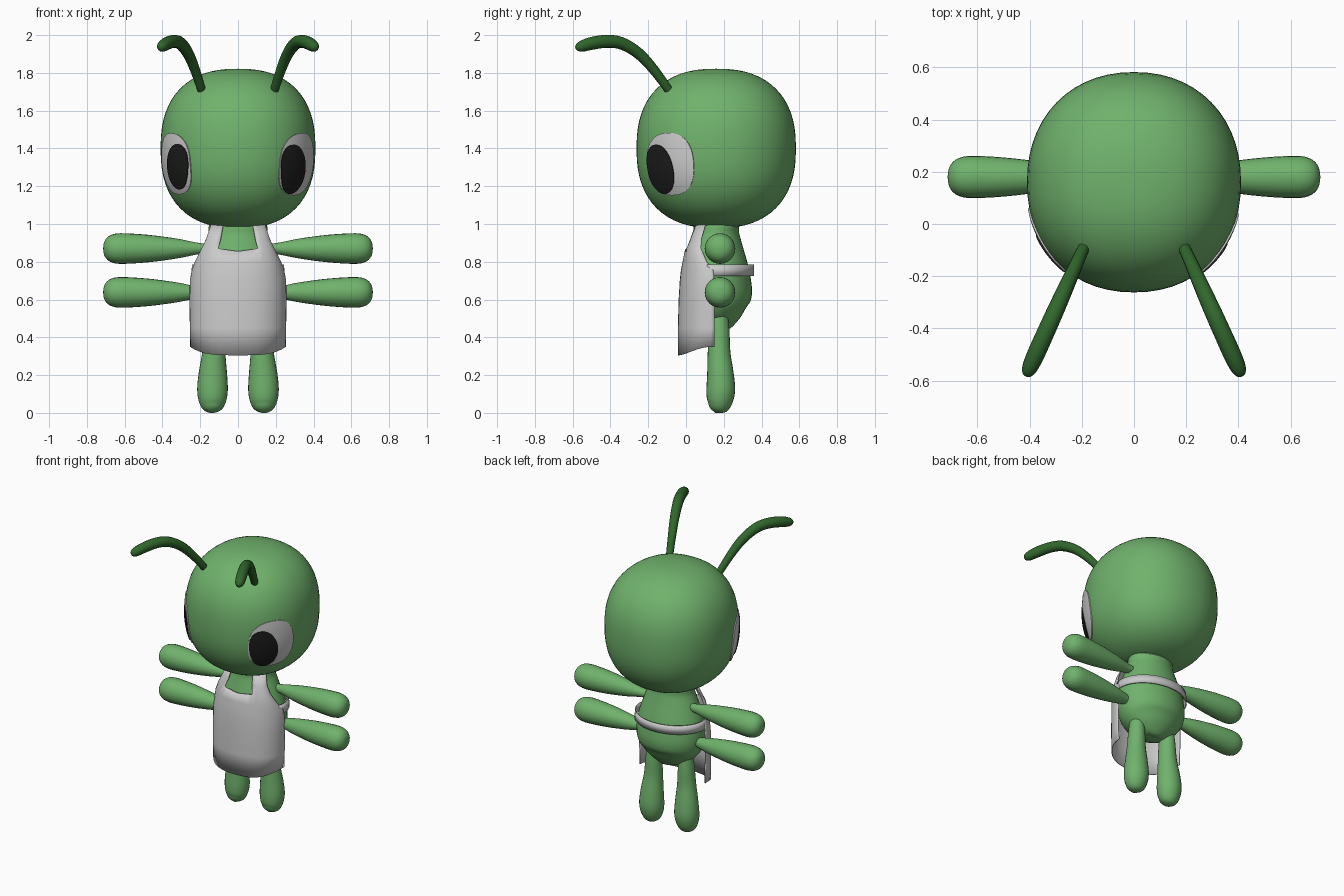
import bpy, bmesh, math
from mathutils import Vector

if "Cube" in bpy.data.objects:
    bpy.data.objects.remove(bpy.data.objects["Cube"])


def material(name, rgb):
    m = bpy.data.materials.new(name)
    m.diffuse_color = (*rgb, 1)
    m.use_nodes = True
    m.node_tree.nodes["Principled BSDF"].inputs["Base Color"].default_value = m.diffuse_color
    return m


GREEN = material("leaf green", (0.162, 0.445, 0.150))
DARK = material("dark green", (0.030, 0.135, 0.025))
CLOTH = material("light grey cloth", (0.60, 0.60, 0.60))
WHITE = material("eye white", (0.62, 0.62, 0.62))
BLACK = material("pupil black", (0.012, 0.012, 0.012))


def finish(name, bm, mat, angle=50):
    bmesh.ops.remove_doubles(bm, verts=bm.verts, dist=0.0004)
    bmesh.ops.recalc_face_normals(bm, faces=bm.faces)
    me = bpy.data.meshes.new(name)
    bm.to_mesh(me)
    bm.free()
    ob = bpy.data.objects.new(name, me)
    bpy.context.collection.objects.link(ob)
    me.materials.append(mat)
    bpy.context.view_layer.objects.active = ob
    ob.select_set(True)
    bpy.ops.object.shade_smooth_by_angle(angle=math.radians(angle))
    ob.select_set(False)
    return ob


def skin(bm, rings, closed=True):
    """Join rows of points with quads."""
    rows = [[bm.verts.new(p) for p in r] for r in rings]
    n = len(rows[0])
    for r0, r1 in zip(rows, rows[1:]):
        for i in range(n if closed else n - 1):
            j = (i + 1) % n
            bm.faces.new((r0[i], r0[j], r1[j], r1[i]))
    return rows


def smooth_path(st, n=4):
    """Catmull-Rom through stations of (x, y, z, radius_a, radius_b)."""
    out = []
    for i in range(len(st) - 1):
        p0, p1, p2, p3 = st[max(i - 1, 0)], st[i], st[i + 1], st[min(i + 2, len(st) - 1)]
        for k in range(n):
            t = k / n
            out.append([0.5 * (2 * b + (c - a) * t + (2 * a - 5 * b + 4 * c - d) * t * t
                               + (3 * b - a - 3 * c + d) * t ** 3)
                        for a, b, c, d in zip(p0, p1, p2, p3)])
    return out + [list(st[-1])]


def sweep(name, stations, ref, mat, segs=24):
    path = smooth_path(stations)
    pos = [Vector(p[:3]) for p in path]
    rings = []
    for i, p in enumerate(path):
        t = (pos[min(i + 1, len(pos) - 1)] - pos[max(i - 1, 0)]).normalized()
        a = Vector(ref)
        a = (a - t * a.dot(t)).normalized()
        b = t.cross(a)
        rings.append([pos[i] + a * max(p[3], 0) * math.cos(u) + b * max(p[4], 0) * math.sin(u)
                      for u in (2 * math.pi * k / segs for k in range(segs))])
    bm = bmesh.new()
    skin(bm, rings)
    return finish(name, bm, mat)


# Head: slightly boxy ball
HC, HR = Vector((0, 0.16, 1.40)), Vector((0.41, 0.422, 0.422))
PH, PV = 2.15, 2.4


def spow(v, e):
    return math.copysign(abs(v) ** e, v)


bm = bmesh.new()
rings = []
for i in range(33):
    la = -math.pi / 2 + math.pi * i / 32
    r, z = max(math.cos(la), 0) ** (2 / PV), spow(math.sin(la), 2 / PV)
    rings.append([HC + Vector((HR.x * r * spow(math.cos(u), 2 / PH),
                               HR.y * r * spow(math.sin(u), 2 / PH), HR.z * z))
                  for u in (2 * math.pi * k / 56 for k in range(56))])
skin(bm, rings)
finish("head", bm, GREEN)


# Eyes: thin plates following the head surface
def on_head(side, y, z, lift):
    v, w = abs(y - HC.y) / HR.y, abs(z - HC.z) / HR.z
    r = max(1 - w ** PV, 0) ** (1 / PV)
    x = HR.x * max(r ** PH - v ** PH, 0) ** (1 / PH)
    p = Vector((side * x, y, z))
    return HC + (p - HC) * (1 + lift)


def eye_plate(name, side, yc, zc, ry, rz, power, shear, lift, mat):
    rings = []
    for s, l in [(k / 8, lift) for k in range(9)] + [(1.0, -0.01)]:
        ring = []
        for k in range(40):
            u = 2 * math.pi * k / 40
            dy, dz = s * ry * spow(math.cos(u), 2 / power), s * rz * spow(math.sin(u), 2 / power)
            ring.append(on_head(side, yc + dy + shear * dz, zc + dz, l))
        rings.append(ring)
    bm = bmesh.new()
    skin(bm, rings)
    finish(name, bm, mat)


eye_plate("right_eye", 1, -0.08, 1.318, 0.122, 0.163, 2.4, -0.06, 0.014, WHITE)
eye_plate("right_pupil", 1, -0.13, 1.292, 0.066, 0.128, 2.1, -0.18, 0.024, BLACK)
eye_plate("left_eye", -1, -0.06, 1.320, 0.122, 0.160, 2.4, -0.06, 0.014, WHITE)
eye_plate("left_pupil", -1, -0.103, 1.305, 0.070, 0.118, 2.1, -0.18, 0.024, BLACK)

# Body: egg shape, profile of (z, half width, half depth, centre y)
body = [(0.440, 0, 0, 0.20), (0.450, 0.07, 0.05, 0.20), (0.49, 0.145, 0.11, 0.19),
        (0.55, 0.205, 0.162, 0.175), (0.62, 0.230, 0.183, 0.167), (0.69, 0.232, 0.182, 0.163),
        (0.76, 0.223, 0.172, 0.161), (0.82, 0.205, 0.158, 0.16), (0.89, 0.180, 0.138, 0.16),
        (0.95, 0.158, 0.122, 0.16), (1.01, 0.140, 0.108, 0.16), (1.05, 0, 0, 0.16)]
sweep("body", [(0, y, z, a, b) for z, a, b, y in body], (1, 0, 0), GREEN, 36)

for s, label in ((1, "right"), (-1, "left")):
    # Two pairs of club-shaped arms
    arm = [(0.13, 0.02), (0.22, 0.032), (0.32, 0.052), (0.45, 0.070), (0.56, 0.079),
           (0.64, 0.080), (0.685, 0.065), (0.708, 0.036), (0.714, 0)]
    for z, level in ((0.87, "upper"), (0.638, "lower")):
        sweep(f"{label}_{level}_arm", [(s * x, 0.18, z, r, r) for x, r in arm], (0, 1, 0), GREEN)

    # Legs with rounded feet: (z, y, half width, half depth, x)
    leg = [(0.54, 0.175, 0.040, 0.045, 0.125), (0.44, 0.175, 0.052, 0.055, 0.125),
           (0.32, 0.175, 0.061, 0.060, 0.128), (0.21, 0.182, 0.075, 0.070, 0.133),
           (0.12, 0.184, 0.081, 0.076, 0.135), (0.055, 0.176, 0.070, 0.066, 0.135),
           (0.018, 0.162, 0.045, 0.043, 0.134), (0.0, 0.155, 0, 0, 0.133)]
    sweep(f"{label}_leg", [(s * x, y, z, a, b) for z, y, a, b, x in leg], (1, 0, 0), GREEN)

    # Antennae arching forward and outward: (y, z, radius)
    ant = [(-0.075, 1.685, 0), (-0.078, 1.69, 0.020), (-0.165, 1.810, 0.026), (-0.25, 1.902, 0.030),
           (-0.34, 1.956, 0.033), (-0.42, 1.967, 0.034), (-0.50, 1.956, 0.034),
           (-0.555, 1.940, 0.029), (-0.578, 1.932, 0.016), (-0.583, 1.930, 0)]
    sweep(f"{label}_antenna", [(s * (0.185 + (-0.075 - y) * 0.45), y, z, r, r) for y, z, r in ant],
          (s * 0.91, -0.41 * -1, 0), DARK, 16)

# Apron: curved sheet, rows of (z, half width, front y, side y), neckline left open
half = [0.2, 0.4, 0.55, 0.7, 0.82, 0.91, 0.965, 0.99, 0.998, 1.0]
cols = [-t for t in reversed(half)] + [0] + half
rows = [(0.305, 0.250, -0.040, 0.15), (0.45, 0.252, -0.040, 0.15), (0.60, 0.254, -0.036, 0.15),
        (0.70, 0.252, -0.030, 0.15), (0.755, 0.242, -0.024, 0.145), (0.80, 0.225, -0.015, 0.11),
        (0.87, 0.190, -0.004, 0.080), (0.92, 0.166, 0.018, 0.082), (1.0, 0.140, 0.046, 0.105)]
grid = []
for i, (z, w, yf, ys) in enumerate(rows):
    line = []
    for t in cols:
        q = 1 - max(1 - abs(t) ** 2.3, 0) ** (1 / 2.3)
        dz = 0.045 * abs(t) ** 4 if i == 0 else -0.015 * max(0, 1 - abs(t) / 0.55) if z == 0.87 else 0
        line.append((w * t, yf + (ys - yf) * q, z + dz))
    grid.append(line)
bm = bmesh.new()
skin(bm, grid, closed=False)
neck = [f for f in bm.faces if f.calc_center_median().z > 0.872
        and max(abs(v.co.x) for v in f.verts) < 0.108]
bmesh.ops.delete(bm, geom=neck, context='FACES')
apron = finish("apron", bm, CLOTH)
mod = apron.modifiers.new("cloth thickness", 'SOLIDIFY')
mod.thickness, mod.offset = 0.006, 0

# Apron tie around the back and the loop behind the neck
for name, z0, z1, rx0, rx1, ry, yc, a0 in (
        ("waist_tie", 0.725, 0.785, 0.246, 0.240, 0.196, 0.161, -0.25),
        ("neck_loop", 0.985, 1.015, 0.150, 0.145, 0.118, 0.16, -0.55)):
    bm = bmesh.new()
    angles = [a0 + (math.pi - 2 * a0) * k / 32 for k in range(33)]
    skin(bm, [[(r * math.cos(a), yc + ry * math.sin(a), z) for a in angles]
              for z, r in ((z0, rx0), (z1, rx1))], closed=False)
    tie = finish(name, bm, CLOTH)
    mod = tie.modifiers.new("cloth thickness", 'SOLIDIFY')
    mod.thickness, mod.offset = 0.006, 0
